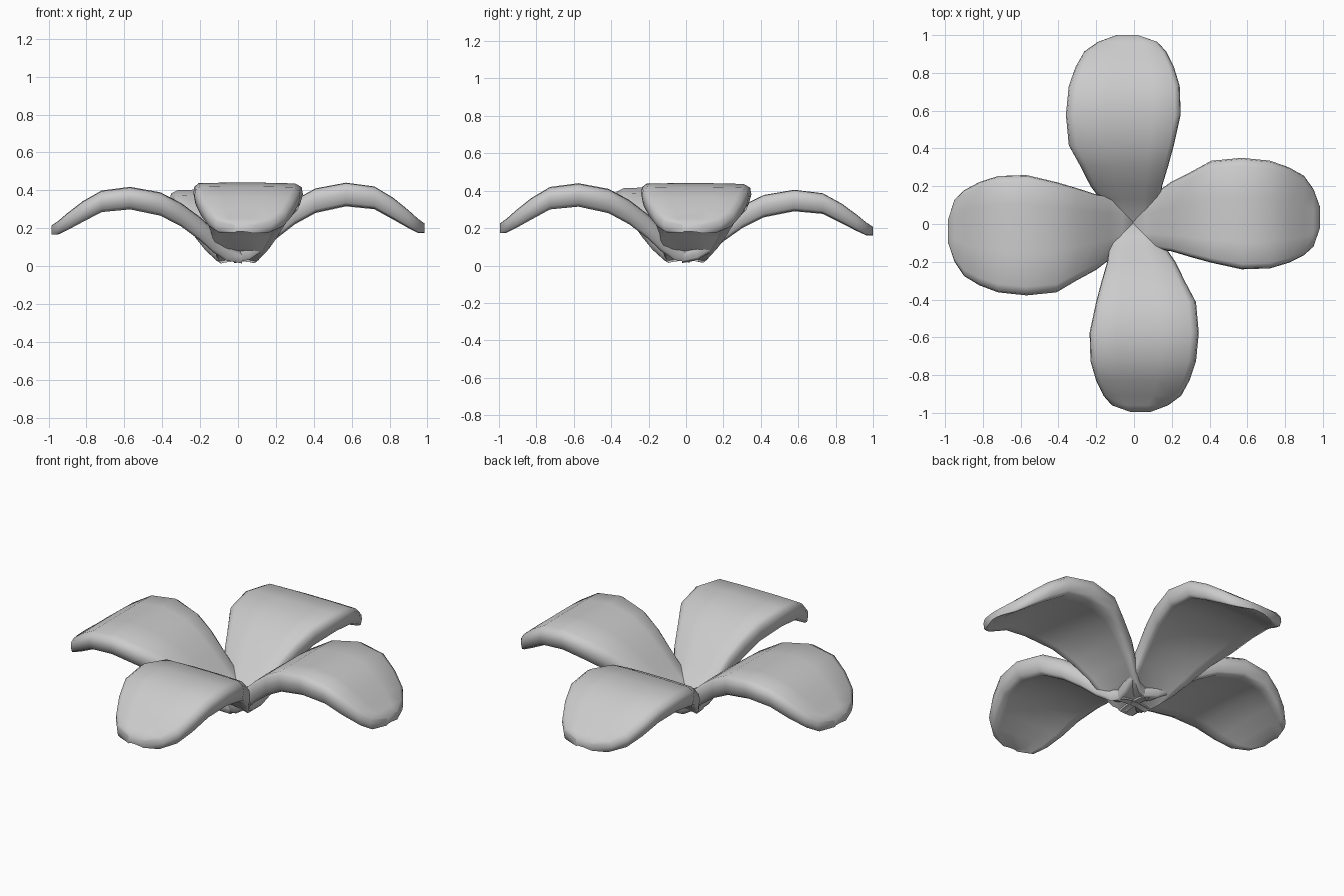
import bpy, bmesh, math
from mathutils import Matrix

cube = bpy.data.objects.get("Cube")
if cube:
    bpy.data.objects.remove(cube)

mat = bpy.data.materials.new("petal grey")
mat.use_nodes = True
mat.diffuse_color = (0.6, 0.6, 0.6, 1)
mat.node_tree.nodes["Principled BSDF"].inputs["Base Color"].default_value = (0.6, 0.6, 0.6, 1)

# Stations along a petal: distance out, top height, left width, right width, thickness
STATIONS = [
    (-0.02, 0.095, 0.10, 0.10, 0.08), (0.06, 0.145, 0.125, 0.12, 0.115),
    (0.13, 0.205, 0.175, 0.135, 0.13), (0.20, 0.272, 0.225, 0.145, 0.13),
    (0.30, 0.35, 0.275, 0.175, 0.13), (0.41, 0.41, 0.335, 0.205, 0.13),
    (0.57, 0.44, 0.35, 0.24, 0.125), (0.72, 0.42, 0.335, 0.235, 0.12),
    (0.82, 0.36, 0.30, 0.205, 0.115), (0.90, 0.295, 0.255, 0.165, 0.095),
    (0.95, 0.25, 0.185, 0.12, 0.075), (0.985, 0.225, 0.09, 0.02, 0.05),
]
# Closed cross-section: sideways fraction, drop as a fraction of thickness
SECTION = [
    (-1, 0.45), (-0.98, 0.17), (-0.88, 0.02), (-0.4, 0), (0.4, 0), (0.88, 0.03),
    (0.98, 0.19), (1, 0.48), (0.96, 0.87), (0.87, 1), (0.72, 0.95), (0.3, 0.86),
    (-0.3, 0.86), (-0.72, 0.93), (-0.87, 0.97), (-0.96, 0.85),
]


def make_petal(name, angle, lift, spread, reach):
    bm = bmesh.new()
    rings = []
    for r, z, left, right, depth in STATIONS:
        ring = []
        for u, drop in SECTION:
            width = (left if u > 0 else right) * spread
            ring.append(bm.verts.new((r * reach, u * width, (z - drop * depth) * lift)))
        rings.append(ring)
    count = len(SECTION)
    for a, b in zip(rings, rings[1:]):
        for i in range(count):
            j = (i + 1) % count
            bm.faces.new((a[i], b[i], b[j], a[j]))
    # Close the root and the tip
    bm.faces.new(rings[0])
    bm.faces.new(rings[-1])
    bmesh.ops.recalc_face_normals(bm, faces=bm.faces)
    bmesh.ops.transform(bm, matrix=Matrix.Rotation(math.radians(angle), 4, "Z"), verts=bm.verts)
    mesh = bpy.data.meshes.new(name)
    bm.to_mesh(mesh)
    bm.free()
    mesh.materials.append(mat)
    obj = bpy.data.objects.new(name, mesh)
    bpy.context.collection.objects.link(obj)
    return obj


# Four petals, each slightly different in height, width and length
petals = [
    make_petal("left_petal", 0, 1.0, 1.0, 1.0),
    make_petal("back_petal", 90, 0.92, 1.03, 1.015),
    make_petal("right_petal", 180, 0.95, 1.08, 1.0),
    make_petal("front_petal", 270, 1.0, 0.98, 1.01),
]

# Soft shading that keeps the thick rim readable
for obj in petals:
    obj.select_set(True)
bpy.context.view_layer.objects.active = petals[0]
bpy.ops.object.shade_smooth_by_angle(angle=math.radians(60))
